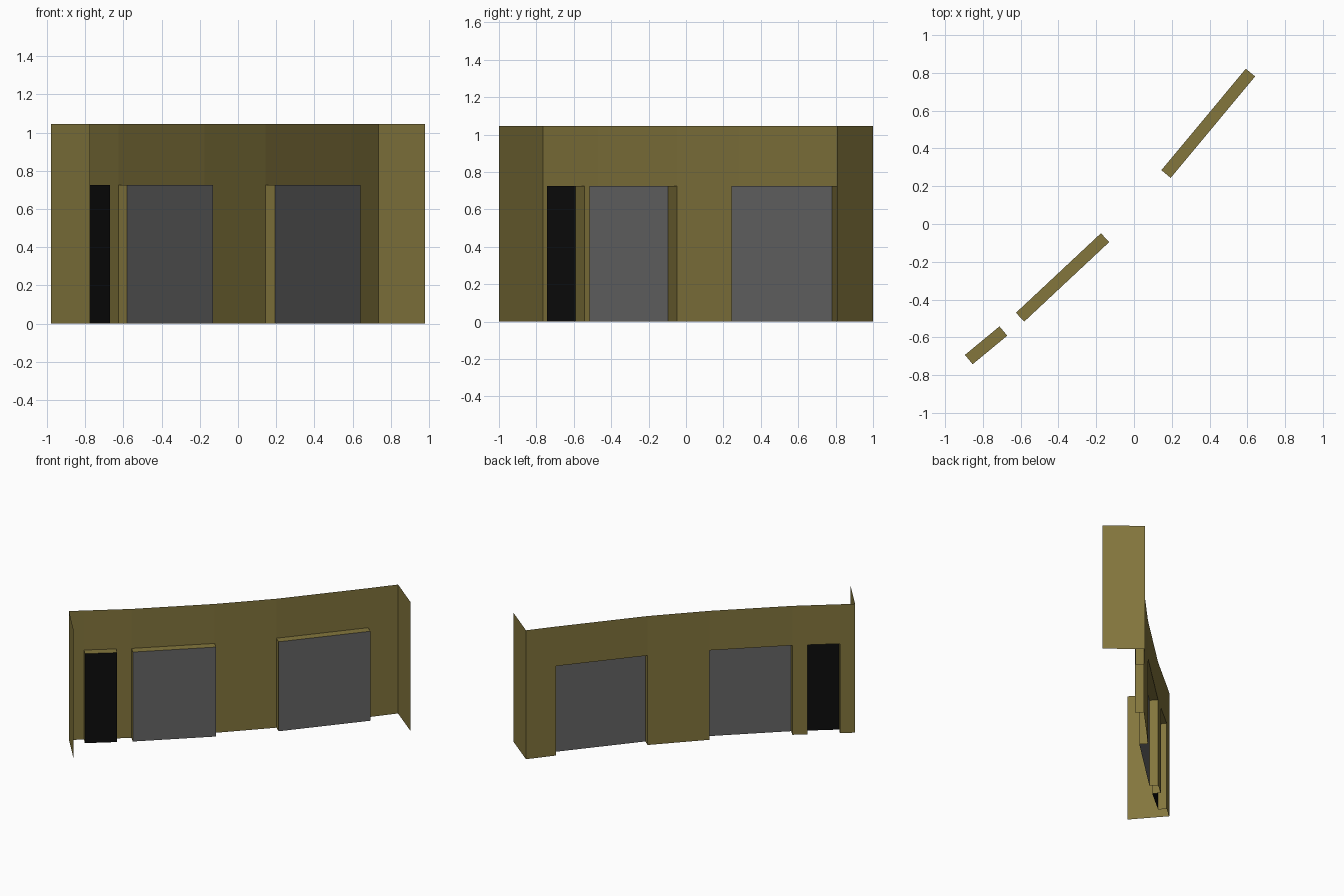
import bpy
import bmesh
from mathutils import Vector

cube = bpy.data.objects.get("Cube")
if cube:
    bpy.data.objects.remove(cube, do_unlink=True)

WALL_TOP = 1.045
DOOR_TOP = 0.725
DEPTH = 0.064


def material(name, colour):
    mat = bpy.data.materials.new(name)
    mat.use_nodes = True
    mat.diffuse_color = (*colour, 1)
    bsdf = mat.node_tree.nodes["Principled BSDF"]
    bsdf.inputs["Base Color"].default_value = (*colour, 1)
    bsdf.inputs["Roughness"].default_value = 0.9
    return mat


olive = material("olive_wall", (0.227, 0.180, 0.046))
grey = material("grey_shutter", (0.133, 0.133, 0.133))
black = material("black_door", (0.004, 0.004, 0.004))


def panel(a, b, low, high):
    """Upright quad standing on the plan line from a to b."""
    return [(*a, low), (*b, low), (*b, high), (*a, high)]


def build(name, quads, mat):
    bm = bmesh.new()
    for quad in quads:
        bm.faces.new([bm.verts.new(p) for p in quad])
    bmesh.ops.remove_doubles(bm, verts=bm.verts, dist=0.0005)
    mesh = bpy.data.meshes.new(name)
    bm.to_mesh(mesh)
    bm.free()
    mesh.materials.append(mat)
    obj = bpy.data.objects.new(name, mesh)
    bpy.context.collection.objects.link(obj)
    return obj


# Plan corners of the bent wall and the ends of each doorway
left_wing, left_corner = Vector((-0.776, -1.0)), Vector((-0.98, -0.765))
right_corner, right_wing = Vector((0.735, 1.0)), Vector((0.98, 0.807))
doorways = [
    ("side_door", Vector((-0.895, -0.693)), Vector((-0.712, -0.542)), black),
    ("middle_shutter", Vector((-0.625, -0.470)), Vector((-0.175, -0.049)), grey),
    ("large_shutter", Vector((0.145, 0.285)), Vector((0.592, 0.822)), grey),
]

# Thin wall: end wings, piers between doorways and lintels above them
wall = [panel(left_wing, left_corner, 0, WALL_TOP),
        panel(right_corner, right_wing, 0, WALL_TOP)]
start = left_corner
for name, a, b, mat in doorways:
    wall.append(panel(start, a, 0, DOOR_TOP))
    wall.append(panel(start, a, DOOR_TOP, WALL_TOP))
    wall.append(panel(a, b, DOOR_TOP, WALL_TOP))
    start = b
wall.append(panel(start, right_corner, 0, DOOR_TOP))
wall.append(panel(start, right_corner, DOOR_TOP, WALL_TOP))
build("wall", wall, olive)

# Projecting frames, open at the back, each closed by a door panel
for name, a, b, mat in doorways:
    along = (b - a).normalized()
    out = Vector((along.y, -along.x)) * DEPTH
    fa, fb = a + out, b + out
    build(name + "_frame", [
        panel(a, fa, 0, DOOR_TOP),
        panel(fb, b, 0, DOOR_TOP),
        [(*p, DOOR_TOP) for p in (fa, fb, b, a)],
    ], olive)
    build(name, [panel(fa, fb, 0, DOOR_TOP)], mat)
